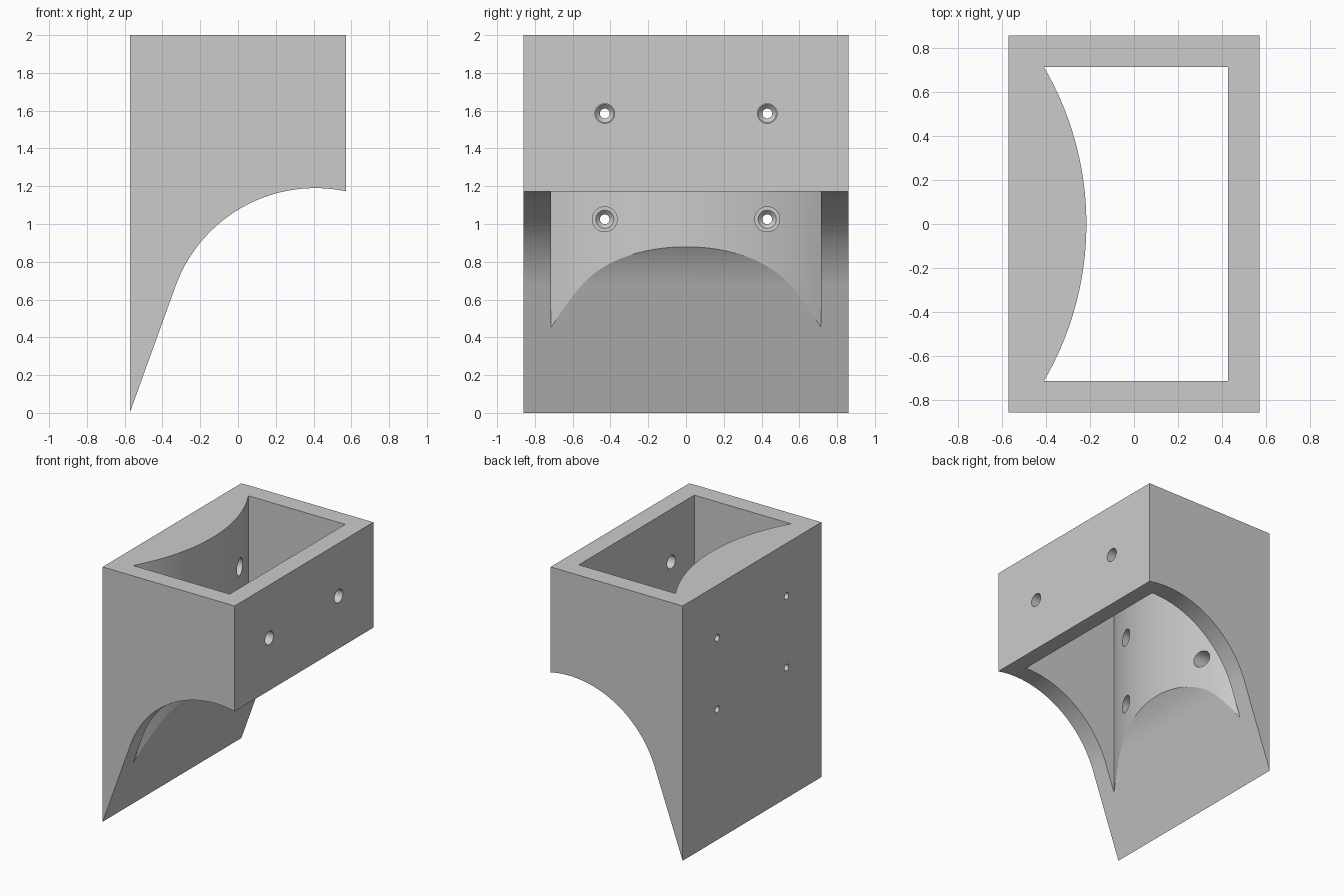
import bpy, bmesh, math
from mathutils import Matrix, Vector

if "Cube" in bpy.data.objects:
    bpy.data.objects.remove(bpy.data.objects["Cube"], do_unlink=True)

# One plain grey for the whole body
grey = bpy.data.materials.new("plain_grey")
grey.use_nodes = True
grey.diffuse_color = (0.6, 0.6, 0.6, 1)
grey.node_tree.nodes["Principled BSDF"].inputs["Base Color"].default_value = (0.6, 0.6, 0.6, 1)

X, Y, TOP = 0.573, 0.86, 2.0      # outer half sizes and height
WALL = 0.144
HOLE_Y = 0.43


def arc(cx, cy, r, start, end, steps):
    angles = [start + (end - start) * i / steps for i in range(steps + 1)]
    return [(cx + r * math.cos(a), cy + r * math.sin(a)) for a in angles]


def make_object(name, bm):
    bmesh.ops.recalc_face_normals(bm, faces=bm.faces)
    mesh = bpy.data.meshes.new(name)
    bm.to_mesh(mesh)
    bm.free()
    mesh.materials.append(grey)
    obj = bpy.data.objects.new(name, mesh)
    bpy.context.collection.objects.link(obj)
    return obj


def prism(name, points, offset):
    """Extrude a closed outline of 3D points along an offset."""
    bm = bmesh.new()
    face = bm.faces.new([bm.verts.new(p) for p in points])
    result = bmesh.ops.extrude_face_region(bm, geom=[face], use_keep_orig=True)
    verts = [v for v in result["geom"] if isinstance(v, bmesh.types.BMVert)]
    bmesh.ops.translate(bm, verts=verts, vec=Vector(offset))
    return make_object(name, bm)


def lathe_x(name, profile, y, z, sides=40):
    """Solid of revolution about an x-axis line; profile is (x, radius)."""
    bm = bmesh.new()
    rings = []
    for x, r in profile:
        ring = []
        for i in range(sides):
            a = math.tau * i / sides
            ring.append(bm.verts.new((x, y + r * math.cos(a), z + r * math.sin(a))))
        rings.append(ring)
    for a, b in zip(rings, rings[1:]):
        for i in range(sides):
            j = (i + 1) % sides
            bm.faces.new((a[i], a[j], b[j], b[i]))
    bm.faces.new(rings[0])
    bm.faces.new(rings[-1])
    return make_object(name, bm)


def cut(target, cutter):
    mod = target.modifiers.new("cut", "BOOLEAN")
    mod.operation, mod.solver, mod.object = "DIFFERENCE", "EXACT", cutter
    bpy.context.view_layer.objects.active = target
    bpy.ops.object.modifier_apply(modifier=mod.name)
    bpy.data.objects.remove(cutter, do_unlink=True)


# Body: side outline with a sloped foot running into a round arch
R, CX = 0.788, 0.41
CZ = 1.19 - R
slope = math.pi - math.atan2(0.343, 0.939)
lip = math.acos((X - CX) / R)
outline = [(-X, 0), (-X, TOP), (X, TOP)] + arc(CX, CZ, R, lip, slope, 48)
body = prism("bracket_body", [(x, -Y, z) for x, z in outline], (0, 2 * Y, 0))

# Open shaft with a bulging wall on the mounting side
half = Y - WALL
bulge_r = 1.42
bulge_x = -0.217 - bulge_r
sweep = math.asin(half / bulge_r)
shaft = [(X - WALL, -half), (X - WALL, half)] + arc(bulge_x, 0, bulge_r, sweep, -sweep, 48)
cut(body, prism("shaft_cutter", [(x, y, -0.2) for x, y in shaft], (0, 0, 2.4)))

# Stepped screw holes in the mounting wall, access holes in the outer wall
seat = -X + WALL
screw = [(-X - 0.1, 0.026), (seat - 0.022, 0.026), (seat, 0.048), (seat, 0.066), (0.1, 0.066)]
access = [(0.3, 0.052), (X + 0.1, 0.052)]
for y in (-HOLE_Y, HOLE_Y):
    for z in (1.025, 1.585):
        cut(body, lathe_x("screw_cutter", screw, y, z))
    cut(body, lathe_x("access_cutter", access, y, 1.585))

# Smooth the curves, keep the edges sharp
bpy.ops.object.select_all(action="DESELECT")
body.select_set(True)
bpy.context.view_layer.objects.active = body
bpy.ops.object.shade_smooth_by_angle(angle=math.radians(25))
